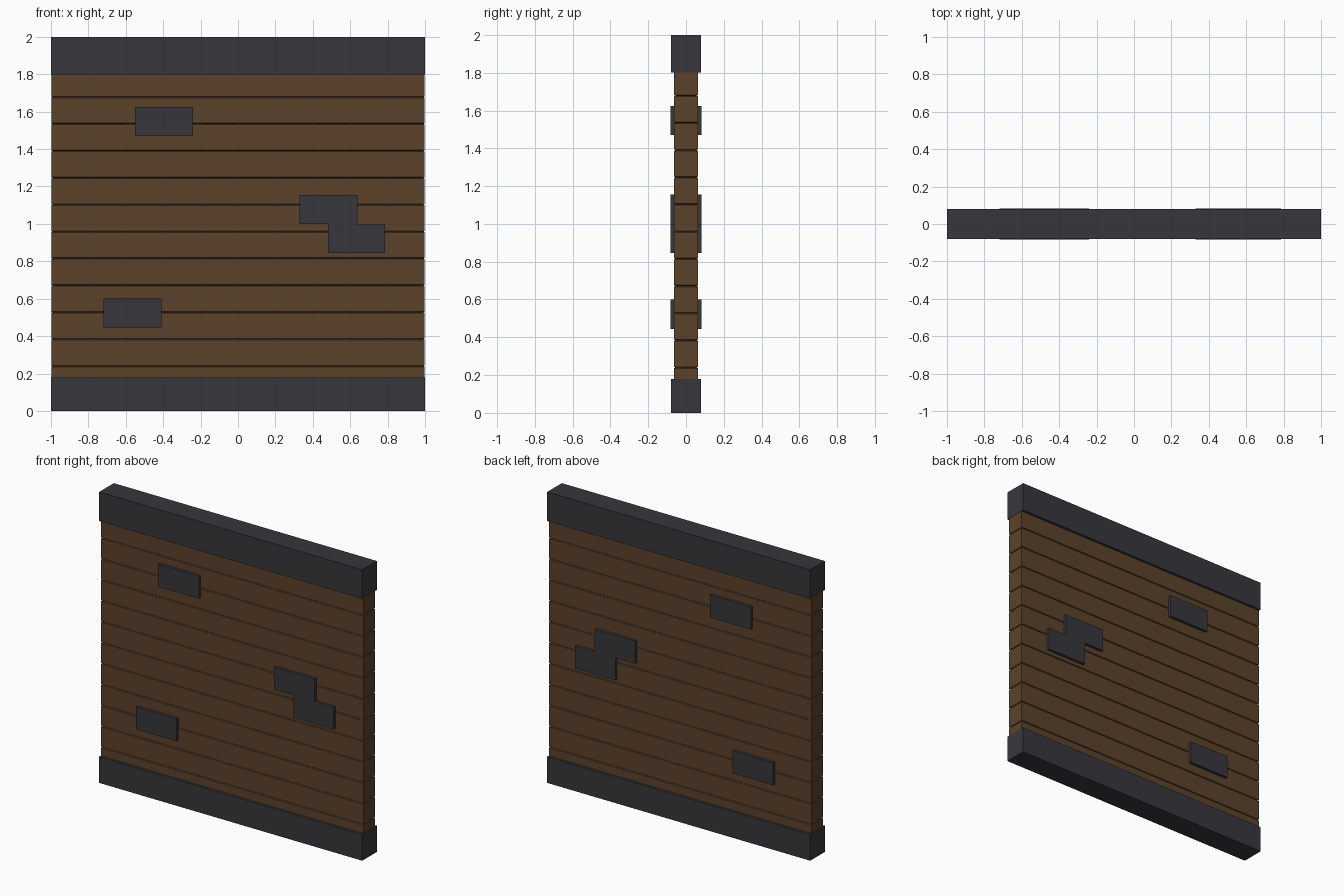
import bpy, bmesh

if "Cube" in bpy.data.objects:
    bpy.data.objects.remove(bpy.data.objects["Cube"])


def material(name, rgb):
    m = bpy.data.materials.new(name)
    m.diffuse_color = (*rgb, 1)
    m.use_nodes = True
    m.node_tree.nodes["Principled BSDF"].inputs["Base Color"].default_value = m.diffuse_color
    return m


WOOD = material("brown wood", (0.107, 0.054, 0.025))
IRON = material("dark grey", (0.039, 0.037, 0.045))


def finish(name, bm, mat):
    bmesh.ops.recalc_face_normals(bm, faces=bm.faces)
    me = bpy.data.meshes.new(name)
    bm.to_mesh(me)
    bm.free()
    me.materials.append(mat)
    ob = bpy.data.objects.new(name, me)
    bpy.context.collection.objects.link(ob)
    return ob


def loft(name, levels, mat):
    """Stack of rectangles (half x, half y, z) joined into a closed solid."""
    bm = bmesh.new()
    rings = [[bm.verts.new((sx * hx, sy * hy, z))
              for sx, sy in ((-1, -1), (1, -1), (1, 1), (-1, 1))]
             for hx, hy, z in levels]
    for a, b in zip(rings, rings[1:]):
        for i in range(4):
            j = (i + 1) % 4
            bm.faces.new((a[i], a[j], b[j], b[i]))
    bm.faces.new(rings[0])
    bm.faces.new(rings[-1])
    return finish(name, bm, mat)


def plate(name, x0, x1, z0, z1, y0, y1):
    ob = loft(name, [((x1 - x0) / 2, (y1 - y0) / 2, z0),
                     ((x1 - x0) / 2, (y1 - y0) / 2, z1)], IRON)
    ob.location = ((x0 + x1) / 2, (y0 + y1) / 2, 0)


# Plank wall: one solid with a narrow V groove at every plank joint
levels = [(0.998, 0.0625, 0.15)]
for k in range(11):
    z = 0.24 + 0.1438 * k
    levels += [(0.998, 0.0625, z - 0.004), (0.992, 0.0565, z),
               (0.998, 0.0625, z + 0.004)]
levels.append((0.998, 0.0625, 1.83))
loft("plank_wall", levels, WOOD)

# Bottom and top beams
for name, z0, z1 in (("bottom_beam", 0, 0.18), ("top_beam", 1.80, 2.0)):
    loft(name, [(1, 0.079, z0), (1, 0.079, z1)], IRON)

# Metal patches, repeated on the front and back
patches = [(-0.55, -0.24, 1.47, 1.625), (0.33, 0.64, 1.0, 1.155),
           (0.48, 0.785, 0.845, 1.0), (-0.72, -0.41, 0.445, 0.60)]
for n, p in enumerate(patches, 1):
    plate(f"front_patch_{n}", *p, -0.082, -0.055)
    plate(f"back_patch_{n}", *p, 0.055, 0.082)
